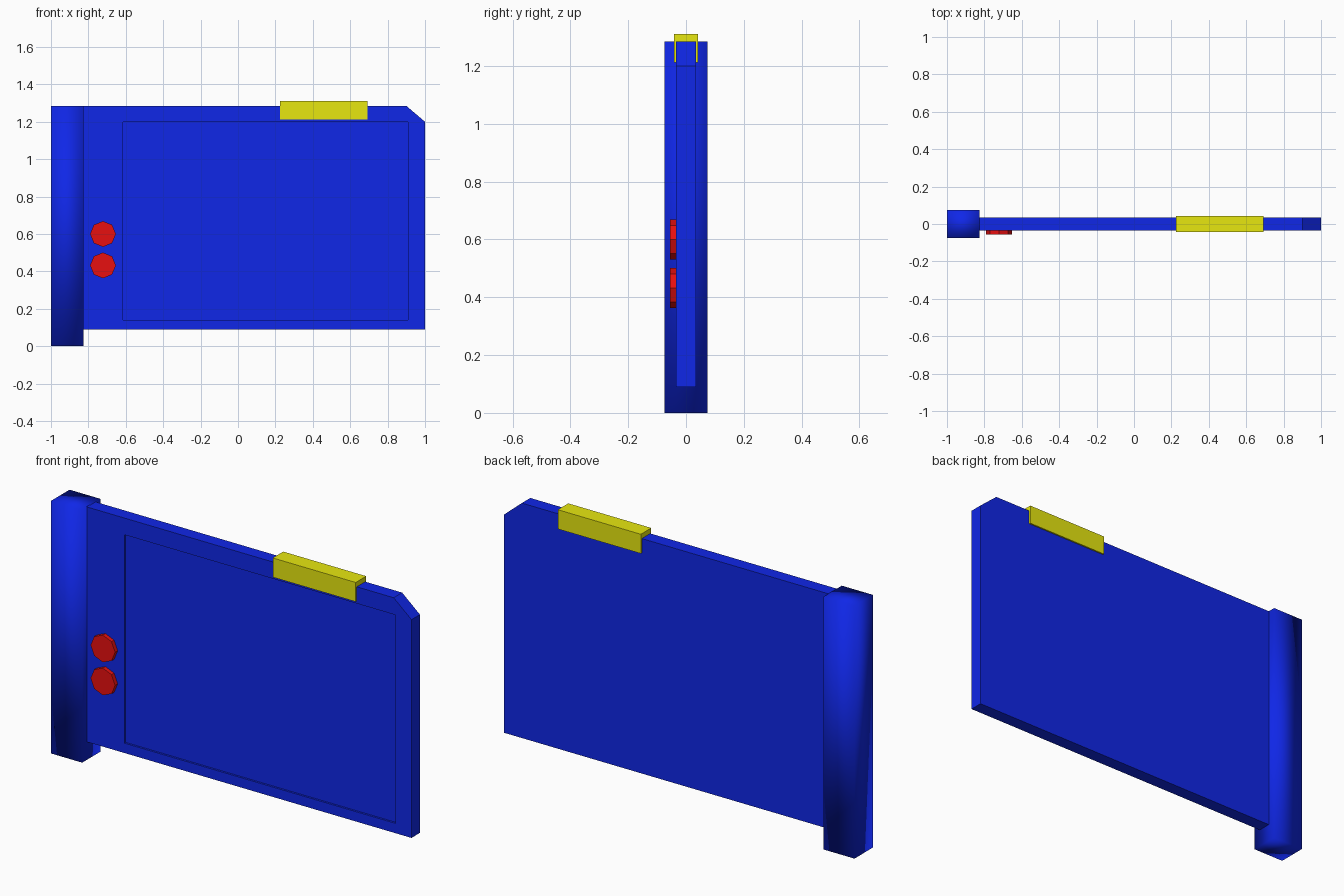
import bpy, bmesh, math

cube = bpy.data.objects.get("Cube")
if cube:
    bpy.data.objects.remove(cube, do_unlink=True)


def material(name, colour):
    mat = bpy.data.materials.new(name)
    mat.use_nodes = True
    mat.diffuse_color = colour
    mat.node_tree.nodes["Principled BSDF"].inputs["Base Color"].default_value = colour
    return mat


BLUE = material("blue", (0.005, 0.02, 0.8, 1))
RED = material("red", (0.8, 0.005, 0.005, 1))
YELLOW = material("yellow", (0.8, 0.8, 0.005, 1))


def plate(name, outline, y0, y1, mat):
    """Extrude an x-z outline from y0 to y1."""
    bm = bmesh.new()
    face = bm.faces.new([bm.verts.new((x, y0, z)) for x, z in outline])
    side = bmesh.ops.extrude_face_region(bm, geom=[face])["geom"]
    verts = [v for v in side if isinstance(v, bmesh.types.BMVert)]
    bmesh.ops.translate(bm, verts=verts, vec=(0, y1 - y0, 0))
    bmesh.ops.recalc_face_normals(bm, faces=bm.faces)
    mesh = bpy.data.meshes.new(name)
    bm.to_mesh(mesh)
    bm.free()
    mesh.materials.append(mat)
    obj = bpy.data.objects.new(name, mesh)
    bpy.context.collection.objects.link(obj)
    return obj


def box(name, x0, x1, y, z0, z1, mat):
    return plate(name, [(x0, z0), (x1, z0), (x1, z1), (x0, z1)], -y, y, mat)


TOP, HALF = 1.285, 0.034

# Thick spine with softly shaded edges
spine = box("spine", -1, -0.825, 0.074, 0, TOP, BLUE)
spine.data.polygons.foreach_set("use_smooth", [True] * len(spine.data.polygons))

# Thin cover with one clipped corner
cover = plate("cover", [(-0.83, 0.09), (1, 0.09), (1, 1.2), (0.9, TOP), (-0.83, TOP)],
              -HALF, HALF, BLUE)

# Shallow screen recess in the front
cutter = plate("screen_cutter", [(-0.615, 0.14), (0.91, 0.14), (0.91, 1.2), (-0.615, 1.2)],
               -HALF - 0.1, -HALF + 0.01, BLUE)
cutter.hide_render = True
cut = cover.modifiers.new("screen_recess", "BOOLEAN")
cut.operation = "DIFFERENCE"
cut.solver = "EXACT"
cut.object = cutter
bpy.context.view_layer.objects.active = cover
bpy.ops.object.modifier_apply(modifier=cut.name)
bpy.data.objects.remove(cutter, do_unlink=True)

# Octagonal buttons
for name, z in (("upper_button", 0.6), ("lower_button", 0.432)):
    ring = [(-0.722 + 0.069 * math.cos(i * math.pi / 4),
             z + 0.069 * math.sin(i * math.pi / 4)) for i in range(8)]
    plate(name, ring, -0.055, -HALF + 0.005, RED)

# Clip over the top edge
box("top_clip", 0.225, 0.692, 0.042, 1.212, 1.31, YELLOW)
